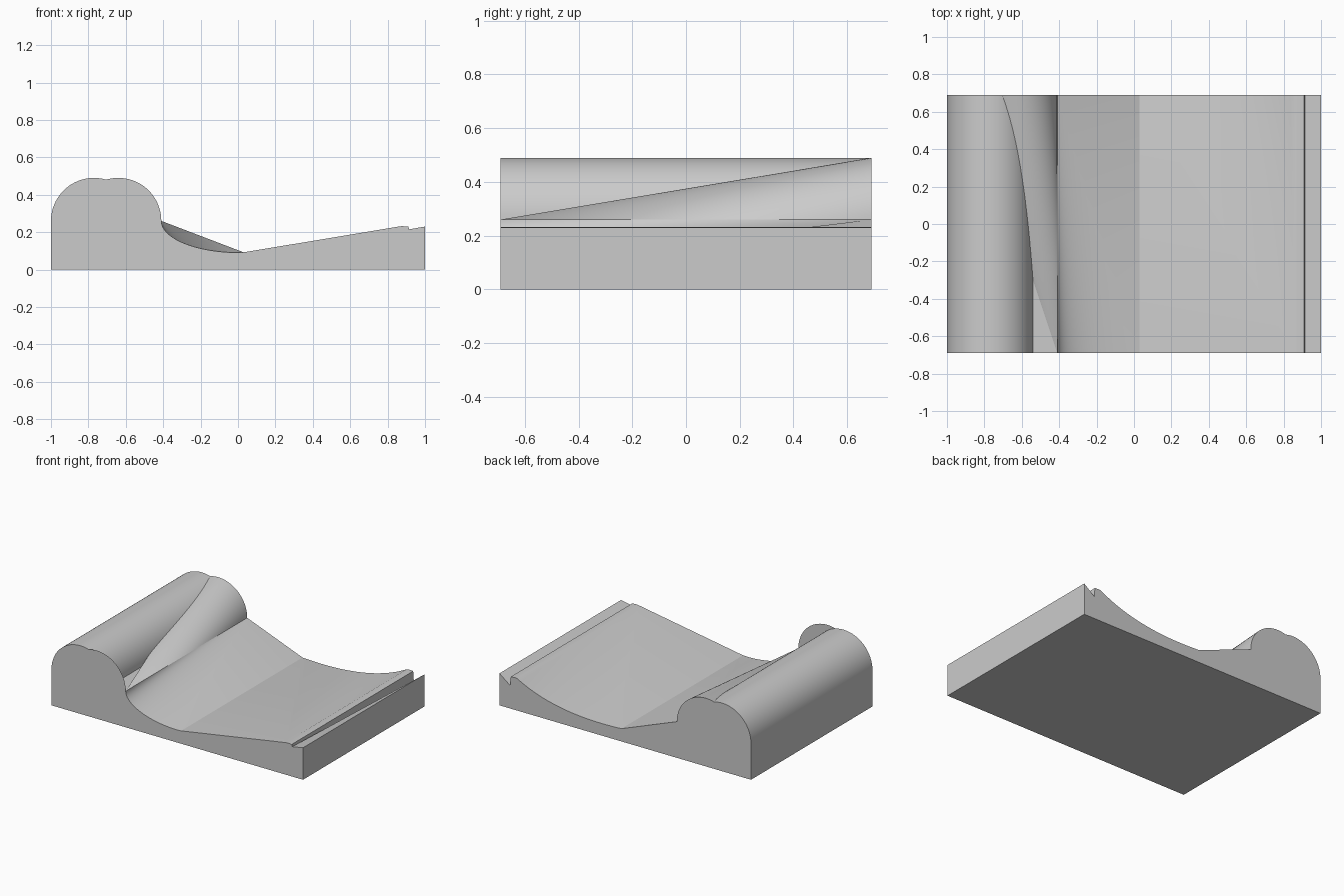
import bpy, bmesh, math

if "Cube" in bpy.data.objects:
    bpy.data.objects.remove(bpy.data.objects["Cube"])

Y = 0.69          # half depth
R, SEAT = 0.23, 0.26   # roll radius and height of its centre


def front(p):
    return (p[0], -Y, p[1])


def back(p):
    return (p[0], Y, p[1])


def arc(cx, cz, rx, rz, a0, a1, n):
    """Points (x, z) on an elliptical arc, angles in degrees."""
    return [(cx + rx * math.cos(math.radians(a0 + (a1 - a0) * i / n)),
             cz + rz * math.sin(math.radians(a0 + (a1 - a0) * i / n))) for i in range(n + 1)]


def strip(a, b):
    """Quads between two equally long rows of 3D points."""
    return [[a[i], a[i + 1], b[i + 1], b[i]] for i in range(len(a) - 1)]


def fan(apex, row):
    """Triangles from one apex to a row of 3D points."""
    return [[apex, row[i], row[i + 1]] for i in range(len(row) - 1)]


def build(name, faces, recalc=True):
    bm = bmesh.new()
    for f in faces:
        bm.faces.new([bm.verts.new(p) for p in f])
    bmesh.ops.remove_doubles(bm, verts=bm.verts, dist=1e-5)
    if recalc:
        bmesh.ops.recalc_face_normals(bm, faces=bm.faces)
    me = bpy.data.meshes.new(name)
    bm.to_mesh(me)
    bm.free()
    ob = bpy.data.objects.new(name, me)
    bpy.context.collection.objects.link(ob)
    bpy.ops.object.select_all(action='DESELECT')
    ob.select_set(True)
    bpy.context.view_layer.objects.active = ob
    bpy.ops.object.shade_smooth_by_angle(angle=math.radians(25))
    return ob


# Profile curves of the bed: hollow (left) and slope (right)
shelf, low, lip = (-0.41, SEAT), (0.03, 0.092), (0.86, 0.23)
hollow = arc(0.01, SEAT, 0.42, 0.17, 180, 270, 24)[:-1] + [low]
c = (0.55, 0.06)
slope = []
for i in range(25):
    t = i / 24
    slope.append(tuple((1 - t) ** 2 * low[k] + 2 * t * (1 - t) * c[k] + t * t * lip[k] for k in (0, 1)))

# Ridge and groove at the right end
ridge = [lip, (0.875, 0.232), (0.91, 0.23)]
front_end = ridge + [(0.915, 0.215), (1, 0.23)]
back_end = ridge + [(0.915, 0.165), (1, 0.23)]

base = [(1, 0), (-1, 0), (-1, SEAT)]
front_line = base + hollow + front_end
back_line = base + [shelf, low] + slope[1:] + back_end[1:]

# Bed body: curved front of the hollow tapers to a straight back, slope does the reverse
faces = [[front(p) for p in front_line], [back(p) for p in back_line]]
walls = [(1, 0.23)] + base
faces += strip([front(p) for p in walls], [back(p) for p in walls])
faces += strip([front((-0.54, SEAT)), front(shelf)], [back((-0.54, SEAT)), back(shelf)])
faces += fan(back(shelf), [front(p) for p in hollow])
faces.append([back(shelf), front(low), back(low)])
faces += fan(front(lip), [back(p) for p in slope])
faces.append([front(lip), back(low), front(low)])
faces += strip([front(p) for p in front_end], [back(p) for p in back_end])
build("bed_body", faces)

# Straight roll along the left edge
roll = arc(-1 + R, SEAT, R, R, 180, 0, 40)
rf, rb = [front(p) for p in roll], [back(p) for p in roll]
build("left_roll", strip(rf, rb) + [rf, rb])

# Second roll, tapering from a half disc at the back to a point at the front
half = arc(-0.41 - R, SEAT, R, R, 180, 0, 40)
hb = [back(p) for p in half]
build("tapered_roll", fan(front(shelf), hb) + [hb])

# Flat half disc closing the front end of the second roll
build("front_cheek", [[front(p) for p in reversed(half)]], recalc=False)
